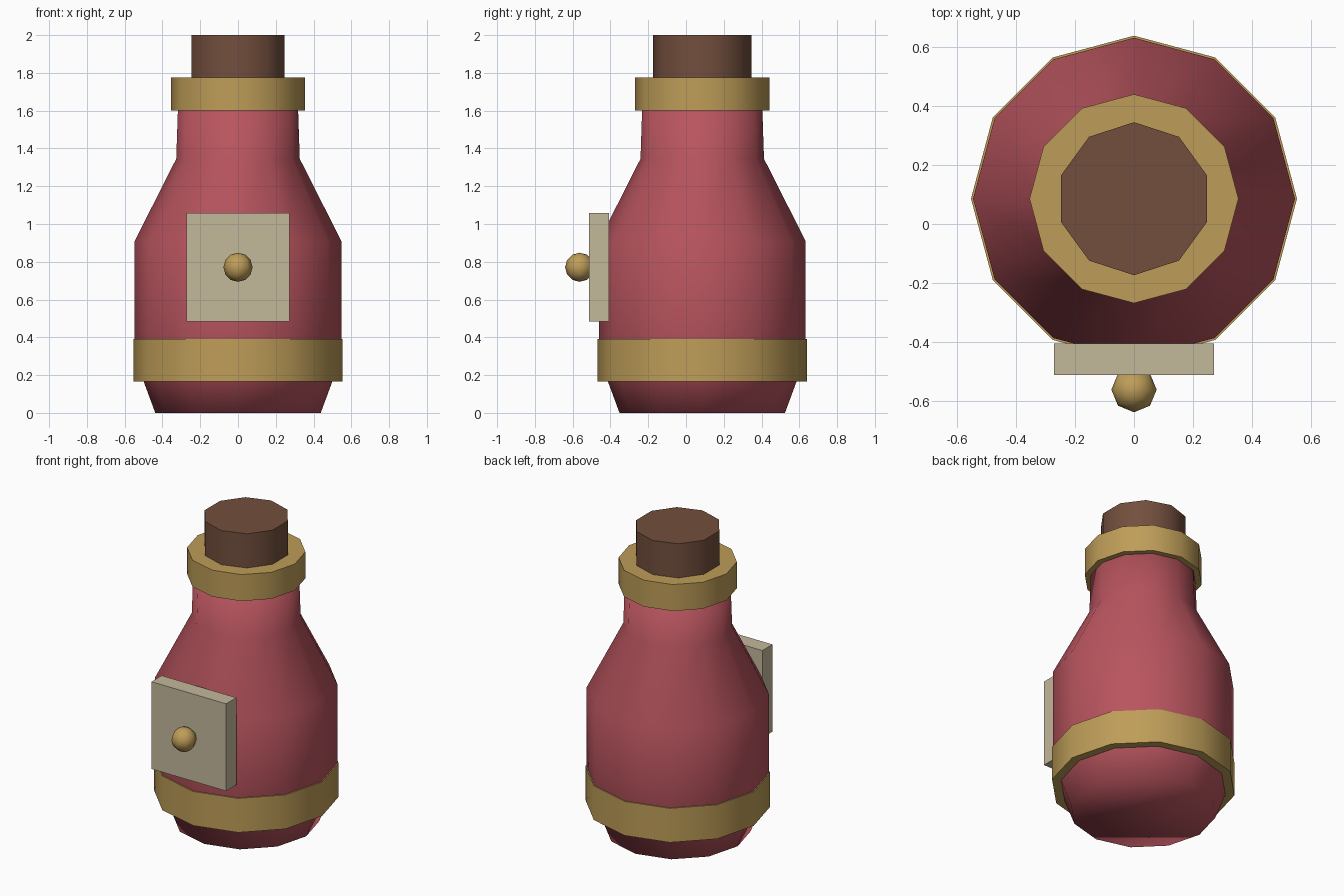
import bpy, bmesh, math
from mathutils import Matrix

if "Cube" in bpy.data.objects:
    bpy.data.objects.remove(bpy.data.objects["Cube"])

CY = 0.086  # bottle axis sits slightly behind the centre


def material(name, rgb):
    m = bpy.data.materials.new(name)
    m.diffuse_color = (*rgb, 1)
    m.use_nodes = True
    m.node_tree.nodes["Principled BSDF"].inputs["Base Color"].default_value = m.diffuse_color
    return m


red = material("red glass", (0.48, 0.089, 0.112))
gold = material("brass", (0.515, 0.337, 0.098))
brown = material("cork brown", (0.17, 0.078, 0.047))
cream = material("parchment", (0.55, 0.48, 0.33))


def finish(name, bm, mat, angle=None):
    bmesh.ops.recalc_face_normals(bm, faces=bm.faces[:])
    me = bpy.data.meshes.new(name)
    bm.to_mesh(me)
    bm.free()
    me.materials.append(mat)
    ob = bpy.data.objects.new(name, me)
    bpy.context.collection.objects.link(ob)
    if angle:
        bpy.ops.object.select_all(action='DESELECT')
        ob.select_set(True)
        bpy.context.view_layer.objects.active = ob
        if angle >= 180:
            bpy.ops.object.shade_smooth()
        else:
            bpy.ops.object.shade_smooth_by_angle(angle=math.radians(angle))
    return ob


def lathe(name, profile, sides, mat, angle):
    """Capped solid of revolution from (radius, z) pairs, one corner facing back."""
    bm = bmesh.new()
    rings = []
    for r, z in profile:
        angles = [math.pi / 2 + math.tau * i / sides for i in range(sides)]
        rings.append([bm.verts.new((r * math.cos(a), CY + r * math.sin(a), z)) for a in angles])
    for lo, hi in zip(rings, rings[1:]):
        for i in range(sides):
            j = (i + 1) % sides
            bm.faces.new((lo[i], lo[j], hi[j], hi[i]))
    bm.faces.new(rings[0][::-1])
    bm.faces.new(rings[-1])
    return finish(name, bm, mat, angle)


# Bottle, bands and stopper
lathe("bottle_body", [(0.438, 0), (0.547, 0.295), (0.547, 0.91), (0.327, 1.345), (0.315, 1.70)],
      12, red, 180)
lathe("base_band", [(0.554, 0.165), (0.554, 0.39)], 12, gold, 40)
lathe("neck_collar", [(0.355, 1.60), (0.355, 1.775)], 12, gold, 40)
lathe("cork", [(0.26, 1.65), (0.26, 2.0)], 10, brown, 40)

# Label plate on the front
bm = bmesh.new()
bmesh.ops.create_cube(bm, size=1, matrix=Matrix.Translation((0, -0.46, 0.771))
                      @ Matrix.Diagonal((0.545, 0.106, 0.576, 1)))
finish("label_plate", bm, cream)

# Round stud on the label
bm = bmesh.new()
bmesh.ops.create_uvsphere(bm, u_segments=8, v_segments=6, radius=0.077,
                          matrix=Matrix.Translation((0, -0.563, 0.771)))
finish("label_stud", bm, gold, 180)
